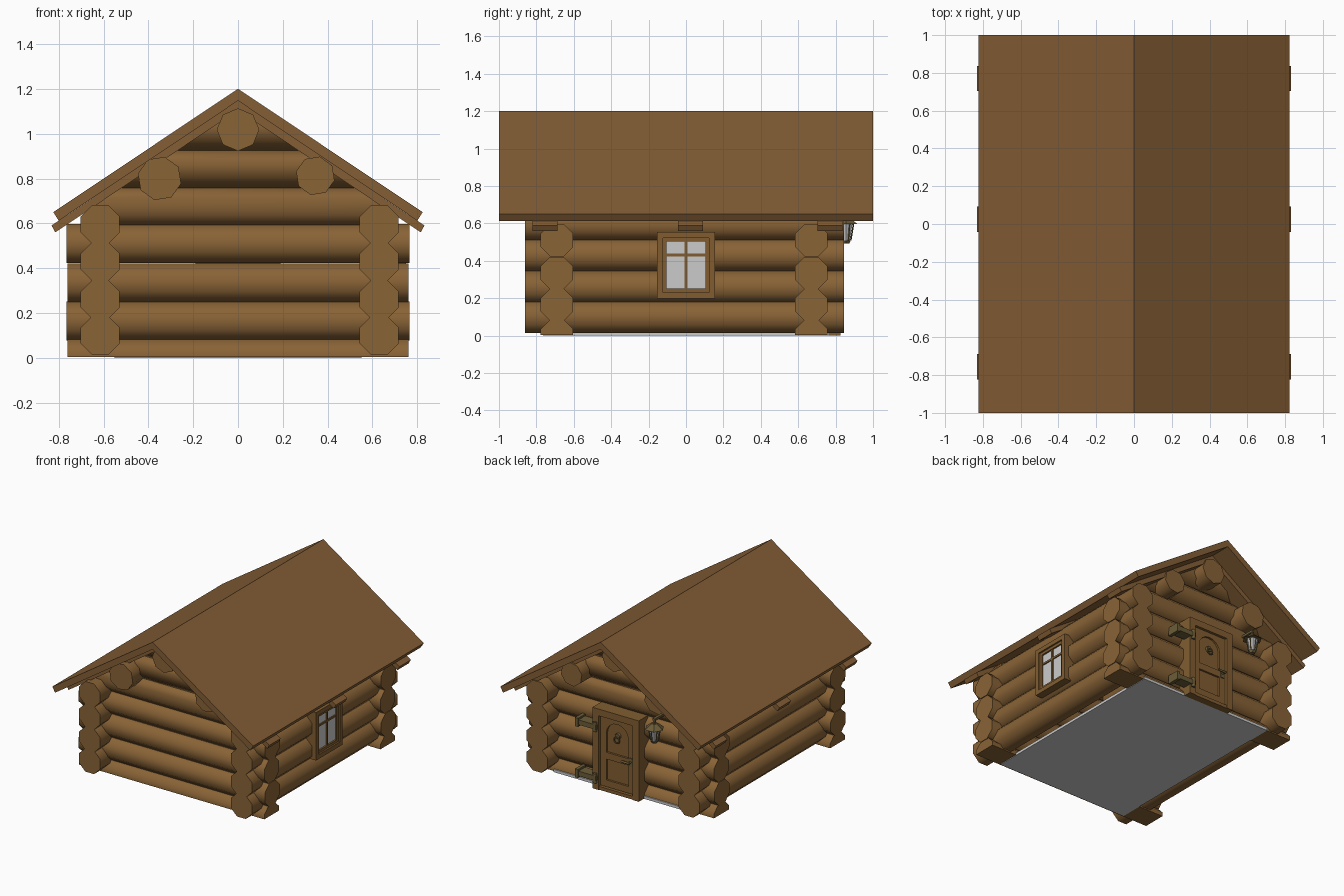
import bpy, bmesh, math
from mathutils import Vector, Matrix

if "Cube" in bpy.data.objects:
    bpy.data.objects.remove(bpy.data.objects["Cube"])


def material(name, rgb):
    m = bpy.data.materials.new(name)
    m.diffuse_color = (*rgb, 1)
    m.use_nodes = True
    m.node_tree.nodes["Principled BSDF"].inputs["Base Color"].default_value = m.diffuse_color
    return m


WOOD = material("log_wood", (0.25, 0.125, 0.037))
ROOF = material("roof_wood", (0.23, 0.112, 0.036))
TRIM = material("trim_wood", (0.22, 0.11, 0.03))
METAL = material("aged_metal", (0.15, 0.11, 0.04))


def finish(name, bm, mat=None, smooth=None):
    bmesh.ops.recalc_face_normals(bm, faces=bm.faces)
    me = bpy.data.meshes.new(name)
    bm.to_mesh(me)
    bm.free()
    ob = bpy.data.objects.new(name, me)
    bpy.context.collection.objects.link(ob)
    if mat:
        me.materials.append(mat)
    if smooth:
        bpy.ops.object.select_all(action='DESELECT')
        ob.select_set(True)
        bpy.context.view_layer.objects.active = ob
        bpy.ops.object.shade_smooth_by_angle(angle=math.radians(smooth))
    return ob


def box(name, lo, hi, mat=None):
    lo, hi = Vector(lo), Vector(hi)
    bm = bmesh.new()
    bmesh.ops.create_cube(bm, size=1, matrix=Matrix.Translation((lo + hi) / 2)
                          @ Matrix.Diagonal((*(hi - lo), 1)))
    return finish(name, bm, mat)


def prism(name, pts, y0, y1, mat):
    """Extrude an x-z outline along y."""
    bm = bmesh.new()
    face = bm.faces.new([bm.verts.new((x, y0, z)) for x, z in pts])
    ext = bmesh.ops.extrude_face_region(bm, geom=[face])["geom"]
    bmesh.ops.translate(bm, vec=(0, y1 - y0, 0),
                        verts=[v for v in ext if isinstance(v, bmesh.types.BMVert)])
    return finish(name, bm, mat)


def rod(name, a, b, r1, r2, sides, mat, turn=0.5, cuts=(), smooth=50):
    """Cylinder or cone from a to b, optionally trimmed by planes."""
    a, b = Vector(a), Vector(b)
    d = b - a
    if abs(d.y) > 0.9 * d.length:
        rot = Matrix.Rotation(-math.pi / 2, 4, 'X')
    elif abs(d.x) > 0.9 * d.length:
        rot = Matrix.Rotation(math.pi / 2, 4, 'Y')
    else:
        rot = Matrix.Identity(4)
    bm = bmesh.new()
    spin = Matrix.Rotation(turn * 2 * math.pi / sides, 4, 'Z')
    bmesh.ops.create_cone(bm, cap_ends=True, segments=sides, radius1=r1, radius2=r2,
                          depth=d.length, matrix=Matrix.Translation((a + b) / 2) @ rot @ spin)
    for co, no in cuts:
        bmesh.ops.bisect_plane(bm, geom=bm.verts[:] + bm.edges[:] + bm.faces[:],
                               plane_co=co, plane_no=no, clear_outer=True)
        bmesh.ops.holes_fill(bm, edges=[e for e in bm.edges if e.is_boundary], sides=0)
    return finish(name, bm, mat, smooth)


# Cross walls: half log at the base, full logs, gable logs trimmed to the roof
SLOPE = 0.669
roof_cuts = [((0, 0, 1.135), (s * SLOPE, 0, 1)) for s in (-1, 1)]
for side, y in (("front", -0.69), ("back", 0.67)):
    for i, z in enumerate((0, 0.165, 0.335, 0.51, 0.675, 0.84, 1.01)):
        cuts = [((0, 0, 0.004), (0, 0, -1))] if i == 0 else roof_cuts if i > 3 else []
        half = 0.765 if i % 2 else 0.76
        if i > 3:
            half = 0.68
        rod(f"{side}_wall_log_{i}", (-half, y, z), (half, y, z), 0.094, 0.094, 8, WOOD, 0.5, cuts)

# Side walls
for side, x in (("left", -0.615), ("right", 0.63)):
    for i, z in enumerate((0.1, 0.26, 0.43, 0.595)):
        rod(f"{side}_wall_log_{i}", (x, -0.86, z), (x, 0.845, z), 0.094, 0.094, 8, WOOD)

# Ridge beam and purlins
rod("ridge_beam", (0, -0.87, 1.018), (0, 0.85, 1.018), 0.095, 0.095, 8, WOOD, 0)
rod("left_purlin", (-0.35, -0.87, 0.8), (-0.35, 0.85, 0.8), 0.099, 0.099, 8, WOOD, 0.3)
rod("right_purlin", (0.345, -0.87, 0.812), (0.345, 0.85, 0.812), 0.088, 0.088, 8, WOOD, 0.3)

# Floor
box("floor", (-0.55, -0.765, 0), (0.55, 0.765, 0.02))

# Roof deck and the three rafter pairs beneath it


def chevron(name, top, tip, low_tip, low, y0, y1):
    prism(name, [(0, top), tip, low_tip, (0, low), (-low_tip[0], low_tip[1]),
                 (-tip[0], tip[1])], y0, y1, ROOF)


chevron("roof_deck", 1.2, (0.824, 0.65), (0.80, 0.612), 1.147, -1, 1)
for i, y in enumerate((-0.755, 0.025, 0.77)):
    chevron(f"rafter_{i}", 1.148, (0.832, 0.59), (0.815, 0.56), 1.105, y - 0.067, y + 0.067)

# Window on the right wall: outer casing, inner sash, glass, glazing bars


def window_ring(name, hw, z0, z1, t, x1):
    for n, lo, hi in (("bottom", (-hw, z0), (hw, z0 + t)), ("top", (-hw, z1 - t), (hw, z1)),
                      ("front", (-hw, z0 + t), (-hw + t, z1 - t)),
                      ("back", (hw - t, z0 + t), (hw, z1 - t))):
        box(f"{name}_{n}", (0.62, *lo), (x1, *hi), TRIM)


window_ring("window_casing", 0.155, 0.2, 0.555, 0.032, 0.75)
window_ring("window_sash", 0.123, 0.232, 0.523, 0.02, 0.738)
box("window_glass", (0.64, -0.105, 0.24), (0.726, 0.105, 0.515))
box("window_bar_upright", (0.7, -0.008, 0.24), (0.734, 0.008, 0.515), TRIM)
box("window_bar_cross", (0.7, -0.105, 0.424), (0.734, 0.105, 0.438), TRIM)

# Door on the back wall: frame, leaf with raised rails and arched upper panel
for s in (-1, 1):
    x0, x1 = sorted((s * 0.14, s * 0.19))
    box("door_jamb", (x0, 0.66, 0), (x1, 0.825, 0.6), TRIM)
box("door_lintel", (-0.14, 0.66, 0.55), (0.14, 0.825, 0.6), TRIM)
box("door_sill", (-0.14, 0.66, 0), (0.14, 0.82, 0.025), TRIM)
box("door_leaf", (-0.14, 0.66, 0.02), (0.14, 0.79, 0.555), TRIM)
for s in (-1, 1):
    x0, x1 = sorted((s * 0.09, s * 0.138))
    box("door_stile", (x0, 0.78, 0.03), (x1, 0.805, 0.55), TRIM)
for z0, z1 in ((0.03, 0.08), (0.235, 0.285)):
    box("door_rail", (-0.09, 0.78, z0), (0.09, 0.805, z1), TRIM)
arch = [(0.09 * math.cos(math.pi * k / 8), 0.43 + 0.085 * math.sin(math.pi * k / 8))
        for k in range(9)]
prism("door_arched_rail", [(-0.09, 0.55), (0.09, 0.55)] + arch, 0.78, 0.805, TRIM)

# Knocker and handle
rod("knocker_plate", (0, 0.785, 0.425), (0, 0.805, 0.425), 0.024, 0.02, 8, METAL)
bpy.ops.mesh.primitive_torus_add(major_segments=12, minor_segments=6, major_radius=0.022,
                                 minor_radius=0.005, location=(0, 0.812, 0.4),
                                 rotation=(math.pi / 2, 0, 0))
bpy.context.object.name = "knocker_ring"
bpy.context.object.data.materials.append(METAL)
box("handle_plate", (-0.128, 0.8, 0.235), (-0.1, 0.811, 0.295), METAL)
rod("handle_stem", (-0.114, 0.805, 0.268), (-0.114, 0.84, 0.268), 0.007, 0.007, 8, METAL)
rod("handle_lever", (-0.12, 0.836, 0.268), (-0.055, 0.836, 0.268), 0.008, 0.008, 8, METAL)

# Strap hinges
for i, z in enumerate((0.085, 0.465)):
    box(f"hinge_strap_{i}", (0.15, 0.76, z - 0.018), (0.3, 0.838, z + 0.018), METAL)
    box(f"hinge_end_{i}", (0.295, 0.75, z - 0.032), (0.32, 0.844, z + 0.032), METAL)
    rod(f"hinge_pin_{i}", (0.165, 0.83, z - 0.035), (0.165, 0.83, z + 0.035),
        0.014, 0.014, 8, METAL)

# Hanging lantern beside the door
LX, LY = -0.34, 0.855
box("lantern_bracket", (LX - 0.01, 0.74, 0.655), (LX + 0.01, LY + 0.01, 0.672), METAL)
for part, z0, z1, r0, r1, mat in (("base", 0.492, 0.51, 0.02, 0.03, METAL),
                                  ("glass", 0.51, 0.598, 0.025, 0.04, None),
                                  ("cap", 0.598, 0.635, 0.068, 0.022, METAL),
                                  ("hanger", 0.63, 0.66, 0.012, 0.008, METAL)):
    rod(f"lantern_{part}", (LX, LY, z0), (LX, LY, z1), r0, r1, 6, mat, smooth=None)
for k in range(6):
    a = (k + 0.5) * math.pi / 3
    c, s = math.cos(a), math.sin(a)
    bm = bmesh.new()
    p = Vector((LX + 0.026 * c, LY + 0.026 * s, 0.51))
    q = Vector((LX + 0.041 * c, LY + 0.041 * s, 0.6))
    m = Matrix.Translation((p + q) / 2) @ (q - p).to_track_quat('Z', 'Y').to_matrix().to_4x4()
    bmesh.ops.create_cone(bm, cap_ends=True, segments=4, radius1=0.004, radius2=0.004,
                          depth=(q - p).length, matrix=m)
    finish(f"lantern_rib_{k}", bm, METAL)
